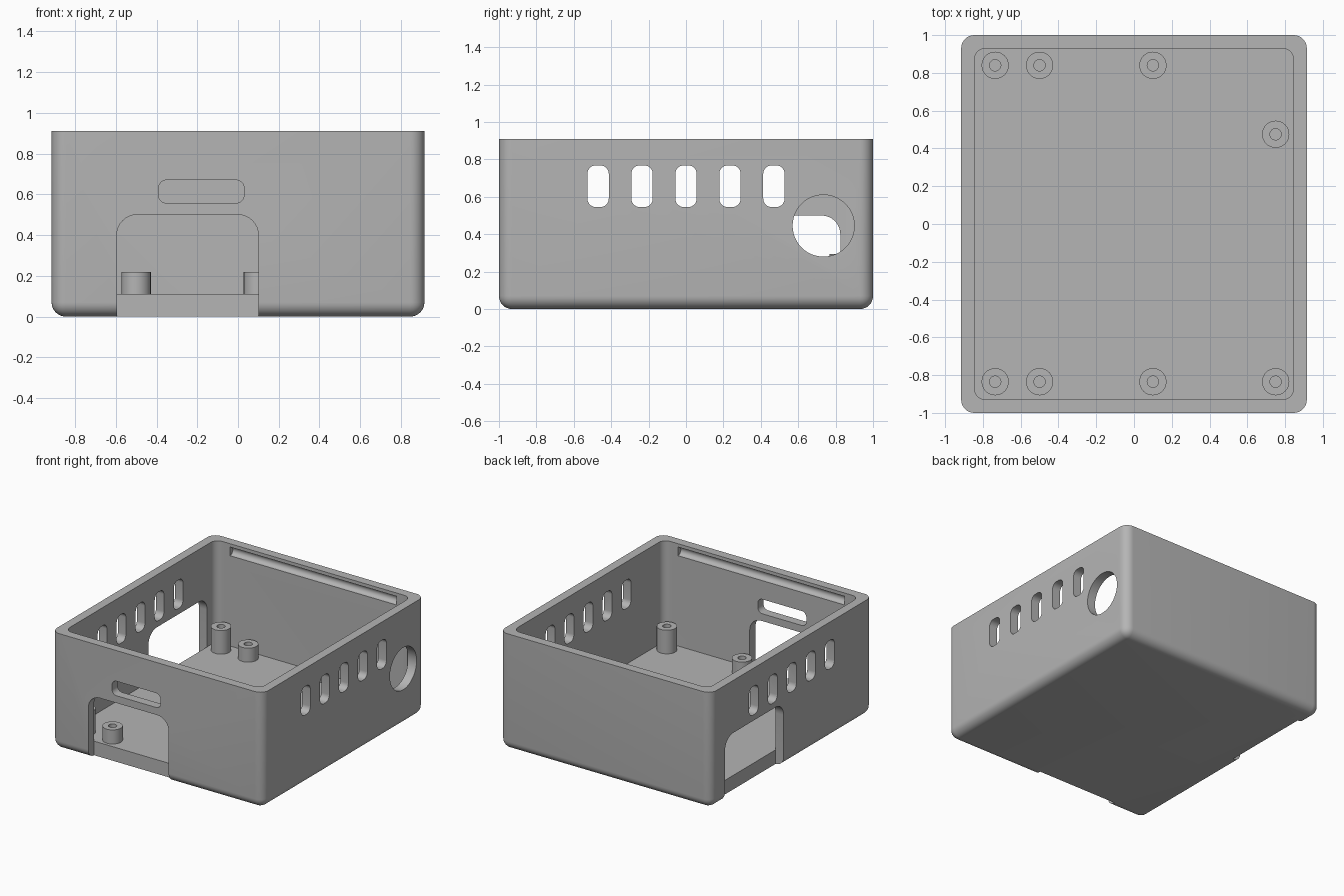
import bpy, bmesh, math
from mathutils import Matrix

if "Cube" in bpy.data.objects:
    bpy.data.objects.remove(bpy.data.objects["Cube"])

HX, HY, TOP = 0.915, 1.0, 0.91      # outer half sizes and height
WALL, FLOOR = 0.07, 0.11
IX, IY = HX - WALL, HY - WALL       # inner half sizes
EPS = 0.0005

grey = bpy.data.materials.new("plain grey")
grey.use_nodes = True
colour = (0.46, 0.46, 0.46, 1)
grey.diffuse_color = colour
grey.node_tree.nodes["Principled BSDF"].inputs["Base Color"].default_value = colour


def finish(bm, name):
    bmesh.ops.recalc_face_normals(bm, faces=bm.faces)
    mesh = bpy.data.meshes.new(name)
    bm.to_mesh(mesh)
    bm.free()
    mesh.materials.append(grey)
    obj = bpy.data.objects.new(name, mesh)
    bpy.context.collection.objects.link(obj)
    return obj


def activate(obj):
    bpy.ops.object.select_all(action='DESELECT')
    obj.select_set(True)
    bpy.context.view_layer.objects.active = obj


def rounded_box(name, lo, hi, axis, radius, rule=lambda mid: True, segments=8):
    """Box whose edges along one axis (or any edge when axis is None) are rounded by a rule."""
    bm = bmesh.new()
    bmesh.ops.create_cube(bm, size=1)
    for v in bm.verts:
        v.co = [(a + b) / 2 + c * (b - a) for a, b, c in zip(lo, hi, v.co)]
    edges = []
    for e in bm.edges:
        p, q = e.verts[0].co, e.verts[1].co
        along = axis is None or abs(p[axis] - q[axis]) > 1e-6
        if along and rule((p + q) / 2):
            edges.append(e)
    bmesh.ops.bevel(bm, geom=edges, offset=radius, segments=segments,
                    profile=0.5, affect='EDGES')
    return finish(bm, name)


def cylinder(name, centre, axis, radius, length):
    bm = bmesh.new()
    turn = Matrix.Rotation(math.pi / 2, 4, axis)
    bmesh.ops.create_cone(bm, cap_ends=True, segments=48, radius1=radius, radius2=radius,
                          depth=length, matrix=Matrix.Translation(centre) @ turn)
    return finish(bm, name)


def cut(target, cutter):
    activate(target)
    mod = target.modifiers.new("cut", 'BOOLEAN')
    mod.operation, mod.solver, mod.object = 'DIFFERENCE', 'EXACT', cutter
    bpy.ops.object.modifier_apply(modifier=mod.name)
    bpy.data.objects.remove(cutter)


def smooth(obj):
    activate(obj)
    bpy.ops.object.shade_smooth_by_angle(angle=math.radians(30))


# Open tray with rounded upright corners and rounded bottom edges
case = rounded_box("case_shell", (-HX, -HY, 0), (HX, HY, TOP), None, 0.07,
                   lambda mid: mid.z < TOP - 0.01)
cut(case, rounded_box("cavity", (-IX, -IY, FLOOR), (IX, IY, TOP + 0.2), 2, 0.06))

# Arched openings through the front and right walls, down to the underside
upper = lambda mid: mid.z > 0.3
cut(case, rounded_box("front_arch", (-0.595, -HY - 0.1, -0.1), (0.1, -IY + EPS, 0.5),
                      1, 0.1, upper))
cut(case, rounded_box("side_arch", (-HX - 0.1, 0.1, -0.1), (-IX + EPS, 0.825, 0.5),
                      0, 0.1, upper))

# Slot above the front arch
cut(case, rounded_box("front_slot", (-0.39, -HY - 0.1, 0.557), (0.03, -IY + 0.1, 0.67), 1, 0.04))

# Five vents through both side walls
for i in range(-2, 3):
    y = i * 0.235
    cut(case, rounded_box("vent", (-HX - 0.1, y - 0.057, 0.545), (HX + 0.1, y + 0.057, 0.768),
                          0, 0.045))

# Round cable hole in the left wall
cut(case, cylinder("cable_hole", (HX, 0.735, 0.445), 'Y', 0.165, 0.4))

# Snap grooves inside the front and back walls
for side in (-1, 1):
    cut(case, cylinder("snap_groove", (0, side * IY, 0.85), 'Y', 0.034, 1.44))
smooth(case)


# Hollow screw posts
def screw_post(name, x, y, top):
    bm = bmesh.new()
    ring = [(0.03, FLOOR - 0.01), (0.03, top), (0.072, top), (0.072, FLOOR - 0.01)]
    verts = [bm.verts.new((r, 0, z)) for r, z in ring]
    edges = [bm.edges.new((verts[i - 1], verts[i])) for i in range(4)]
    bmesh.ops.spin(bm, geom=verts + edges, cent=(0, 0, 0), axis=(0, 0, 1),
                   angle=math.tau, steps=32)
    bmesh.ops.remove_doubles(bm, verts=bm.verts, dist=1e-4)
    post = finish(bm, name)
    post.location = (x, y, 0)
    smooth(post)


for y, row in ((-0.835, "front"), (0.84, "back")):
    screw_post("tall_post_right_" + row, -0.735, y, 0.295)
    for x, place in ((-0.5, "outer"), (0.1, "inner")):
        screw_post("short_post_" + place + "_" + row, x, y, 0.22)
for y, row in ((-0.835, "front"), (0.475, "back")):
    screw_post("tall_post_left_" + row, 0.75, y, 0.295)
